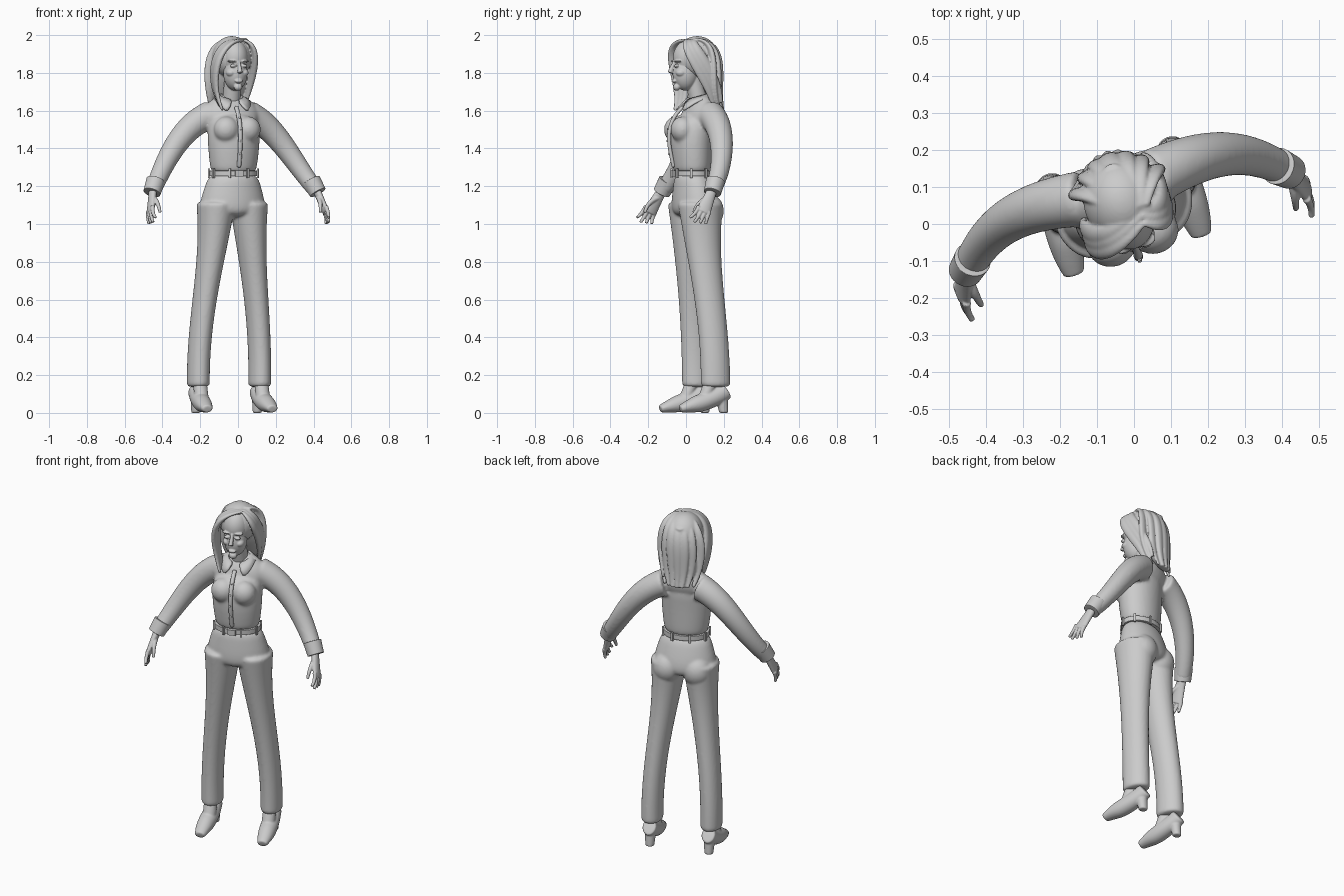
import bpy, bmesh, math
from mathutils import Matrix, Vector

if "Cube" in bpy.data.objects:
    bpy.data.objects.remove(bpy.data.objects["Cube"])

# The figure is built symmetric, then turned and placed
PLACE = Matrix.Translation((-.03, .05, 0)) @ Matrix.Rotation(math.radians(17), 4, "Z")
RIGHTWARD, FRONT, UP = Vector((1, 0, 0)), Vector((0, -1, 0)), Vector((0, 0, 1))
SIDES = {"left": 1, "right": -1}

grey = bpy.data.materials.new("light grey")
grey.use_nodes = True
grey.diffuse_color = (.6, .6, .6, 1)
shader = grey.node_tree.nodes["Principled BSDF"]
shader.inputs["Base Color"].default_value = grey.diffuse_color


def skin_rings(bm, sections, count=16):
    """Join elliptical sections, each a centre and two half axes, into a closed skin."""
    angles = [math.tau * k / count for k in range(count)]
    rings = [[bm.verts.new(centre + across * math.cos(a) + along * math.sin(a)) for a in angles]
             for centre, across, along in sections]
    for lower, upper in zip(rings, rings[1:]):
        for k in range(count):
            bm.faces.new((lower[k - 1], lower[k], upper[k], upper[k - 1]))
    bm.faces.new(rings[0])
    bm.faces.new(rings[-1])


def column(bm, ratio, rows):
    """Upright centred form from rows of y, z and half width; ratio gives the depth."""
    skin_rings(bm, [(Vector((0, y, z)), RIGHTWARD * wide, FRONT * wide * ratio)
                    for y, z, wide in rows])


def bezier(points, t):
    while len(points) > 1:
        points = [a.lerp(b, t) for a, b in zip(points, points[1:])]
    return points[0]


def taper(start, end):
    return lambda t: start + (end - start) * t


def tube(bm, points, wide, deep=None, side=1, hint=RIGHTWARD, axis=None):
    """Sweep along a bezier; wide and deep are half sizes as functions of the path."""
    flip = Vector((side, 1, 1))
    points = [Vector(p) * flip for p in points]
    deep = deep or wide
    steps = [0, .02, *(k / 8 for k in range(1, 8)), .98, 1]
    sections = []
    for t in steps:
        ahead = bezier(points, min(t + .01, 1))
        behind = bezier(points, max(t - .01, 0))
        tangent = axis or (ahead - behind).normalized()
        across = (hint - tangent * hint.dot(tangent)).normalized()
        along = tangent.cross(across)
        sections.append((bezier(points, t), across * wide(t), along * deep(t)))
    skin_rings(bm, sections)


def ball(bm, place, size):
    matrix = Matrix.Translation(place) @ Matrix.Diagonal((*size, 1))
    bmesh.ops.create_uvsphere(bm, u_segments=16, v_segments=10, radius=1, matrix=matrix)


def box(bm, place, size, turn=0):
    matrix = Matrix.Translation(place) @ Matrix.Rotation(turn, 4, "Z")
    bmesh.ops.create_cube(bm, size=1, matrix=matrix @ Matrix.Diagonal((*size, 1)))


def finish(name, bm, voxel=0, relax=4, subdivide=2):
    """Make the object; a voxel size fuses the overlapping pieces into one skin."""
    bmesh.ops.recalc_face_normals(bm, faces=bm.faces)
    mesh = bpy.data.meshes.new(name)
    bm.to_mesh(mesh)
    bm.free()
    mesh.transform(PLACE)
    mesh.materials.append(grey)
    mesh.polygons.foreach_set("use_smooth", [subdivide > 0] * len(mesh.polygons))
    obj = bpy.data.objects.new(name, mesh)
    bpy.context.collection.objects.link(obj)
    if subdivide:
        rounding = obj.modifiers.new("Round", "SUBSURF")
        rounding.levels = rounding.render_levels = subdivide
    if voxel:
        fuse = obj.modifiers.new("Fuse", "REMESH")
        fuse.mode, fuse.voxel_size, fuse.use_smooth_shade = "VOXEL", voxel, True
        blend = obj.modifiers.new("Blend", "SMOOTH")
        blend.factor, blend.iterations = .5, relax
    return obj


# Shirt: body, shoulders, bust and sleeves fused
bm = bmesh.new()
column(bm, .78, [(-.02, 1.26, .12), (-.02, 1.3, .13), (-.03, 1.48, .15), (0, 1.6, .13)])
column(bm, .55, [(0, 1.5, .15), (.02, 1.6, .16), (.03, 1.65, .12), (.03, 1.69, .06)])
for side in SIDES.values():
    ball(bm, (side * .06, -.09, 1.5), (.07, .065, .07))
    tube(bm, [(.1, .05, 1.58), (.26, .08, 1.53), (.36, .06, 1.32), (.45, -.04, 1.18)],
         taper(.078, .045), side=side)
finish("shirt", bm, voxel=.008, relax=8)

# Button strip down the shirt front
bm = bmesh.new()
strip = [Vector((0, y, z)) for y, z in ((-.07, 1.62), (-.18, 1.53), (-.15, 1.42), (-.12, 1.3))]
tube(bm, strip, taper(.012, .012), taper(.01, .01))
for k in range(1, 5):
    ball(bm, bezier(strip, k / 5) + FRONT * .01, (.006, .004, .006))
finish("button_strip", bm, subdivide=1)

# Collar: a folded leaf on each side of the neck, pointed at the front
bm = bmesh.new()
for side in SIDES.values():
    edge = []
    for k in range(9):
        t = k / 8
        spread = min(1, t * 3)
        leaf = []
        for angle, radius, z in ((.2 + 2.94 * t, .06, .045 * t + 1.655),
                                 (.45 + 2.69 * t, .12 - .026 * spread, .065 * spread + 1.59)):
            leaf.append(bm.verts.new((side * radius * math.sin(angle),
                                      .01 - radius * math.cos(angle), z)))
        edge.append(leaf)
    for (top, low), (next_top, next_low) in zip(edge, edge[1:]):
        bm.faces.new((top, low, next_low, next_top))
bmesh.ops.remove_doubles(bm, verts=bm.verts, dist=.002)
collar = finish("collar", bm, subdivide=1)
thickness = collar.modifiers.new("Thickness", "SOLIDIFY")
thickness.thickness, thickness.offset = .01, 0


def leg_width(t):
    return .06 + .045 * (1 - t) ** 3


def leg_depth(t):
    return leg_width(t) * 1.2 + .01 * t


# Trousers: hips, seat and legs fused
bm = bmesh.new()
column(bm, .68, [(-.02, 1.28, .13), (-.01, 1.2, .155), (0, 1.1, .187), (0, 1.03, .17)])
for side in SIDES.values():
    ball(bm, (side * .085, .05, 1.07), (.085, .08, .09))
    tube(bm, [(.09, 0, 1.12), (.1, 0, .8), (.18, .06, .5), (.17, .06, .135)],
         leg_width, leg_depth, side=side, axis=UP)
finish("trousers", bm, voxel=.008)

# Belt with loops and buckle
WAIST, BELT_WIDE, BELT_DEEP = Vector((0, -.02, 1.268)), .133, .105
bm = bmesh.new()
tube(bm, [WAIST - UP * .015, WAIST + UP * .015], taper(BELT_WIDE, BELT_WIDE),
     taper(BELT_DEEP, BELT_DEEP), axis=UP)
finish("belt", bm, subdivide=1)
bm = bmesh.new()
for k in range(8):
    angle = math.tau * (k + .5) / 8
    offset = Vector((BELT_WIDE * math.cos(angle), BELT_DEEP * math.sin(angle), 0))
    box(bm, WAIST + offset, (.01, .012, .05), angle)
box(bm, WAIST + FRONT * BELT_DEEP, (.045, .014, .032))
finish("belt_loops_and_buckle", bm, subdivide=0)


def shoe_width(t):
    return .05 * math.sin(math.pi * (.1 + .7 * t)) ** .5


def shoe_depth(t):
    return min(.048, .02 + .07 * t)


for label, side in SIDES.items():
    # Cuff
    bm = bmesh.new()
    tube(bm, [(.43, -.02, 1.23), (.46, -.047, 1.165)], taper(.052, .047), side=side)
    finish(label + "_cuff", bm)

    # Hand: palm, four fingers and thumb
    bm = bmesh.new()
    tube(bm, [(.45, -.04, 1.19), (.487, -.107, 1.06)], taper(.025, .041), taper(.022, .016),
         side=side, hint=FRONT)
    spread, reach = Vector((-.003, -.018, .01)), Vector((.2, -.4, -.85))
    for k in range(4):
        knuckle = Vector((.484, -.1, 1.08)) + spread * (k - 1.5)
        length = .095 - .012 * abs(k - 2)
        tip = knuckle + reach * length + spread * (k - 1) * .5 - RIGHTWARD * .015
        tube(bm, [knuckle, knuckle + reach * length * .6, tip], taper(.012, .008), side=side)
    tube(bm, [(.458, -.065, 1.14), (.45, -.13, 1.12), (.444, -.145, 1.06)],
         taper(.015, .008), side=side)
    finish(label + "_hand", bm, voxel=.0035, relax=2)

    # Shoe: arched foot, block heel and ankle fused
    bm = bmesh.new()
    tube(bm, [(.18, -.14, .02), (.18, -.06, .05), (.17, .02, .05), (.17, .12, .12)],
         shoe_width, shoe_depth, side=side)
    tube(bm, [(.17, .09, .12), (.17, .1, .03), (.17, .105, 0)],
         taper(.034, .024), side=side, axis=UP)
    tube(bm, [(.17, 0, .08), (.17, .04, .18)], taper(.038, .038), side=side, axis=UP)
    finish(label + "_shoe", bm, voxel=.005, relax=3)

# Head: skull, neck and facial features fused
bm = bmesh.new()
ball(bm, (0, -.03, 1.88), (.078, .095, .1))
ball(bm, (0, -.055, 1.8), (.066, .072, .095))
ball(bm, (0, -.104, 1.725), (.024, .02, .02))
tube(bm, [(0, .03, 1.6), (0, -.02, 1.8)], taper(.05, .045))
tube(bm, [(0, -.117, 1.86), (0, -.13, 1.83), (0, -.142, 1.8)], taper(.007, .014))
ball(bm, (0, -.119, 1.757), (.023, .012, .01))
for side in SIDES.values():
    ball(bm, (side * .031, -.115, 1.837), (.017, .013, .009))
    ball(bm, (side * .032, -.107, 1.862), (.029, .019, .007))
    ball(bm, (side * .036, -.09, 1.8), (.026, .03, .022))
finish("head", bm, voxel=.0035, relax=3)


def lock_width(t):
    return .01 + .02 * math.sin(math.pi * t)


def lock_depth(t):
    return lock_width(t) * .6


def mane_width(t):
    return .045 + .065 * math.sin(math.pi * t)


# Hair: cap, back mass and swept locks fused
bm = bmesh.new()
ball(bm, (0, .01, 1.882), (.107, .12, .114))
tube(bm, [(0, .03, 1.95), (0, .04, 1.8), (0, .08, 1.7), (0, .13, 1.6)],
     mane_width, taper(.09, .02), axis=UP)
for k in range(3):
    shift = Vector((0, .022 * k, .01 * k))
    part = Vector((.04, -.06, 1.975)) + FRONT * -.022 * k
    # right locks sweep across the brow and fall forward, left locks sweep back
    for sweep in ([(-.14, -.18, 1.98), (-.14, 0, 1.75), (-.08, -.09, 1.6)],
                  [(.14, -.14, 1.96), (.12, .06, 1.75), (.09, .07, 1.62)]):
        tube(bm, [part, *(Vector(p) + shift for p in sweep)], lock_width, lock_depth, hint=FRONT)
for k in range(-3, 4):
    # locks fanned down the back
    fan = k / 3
    inset = .08 * fan * fan
    tube(bm, [(.03 + .03 * fan, -.02, 1.98), (.12 * fan, .2 - inset, 1.98),
              (.13 * fan, .1 - inset, 1.75), (.08 * fan, .15 - inset / 2, 1.6)],
         lock_width, lock_depth)
finish("hair", bm, voxel=.005, relax=2)
